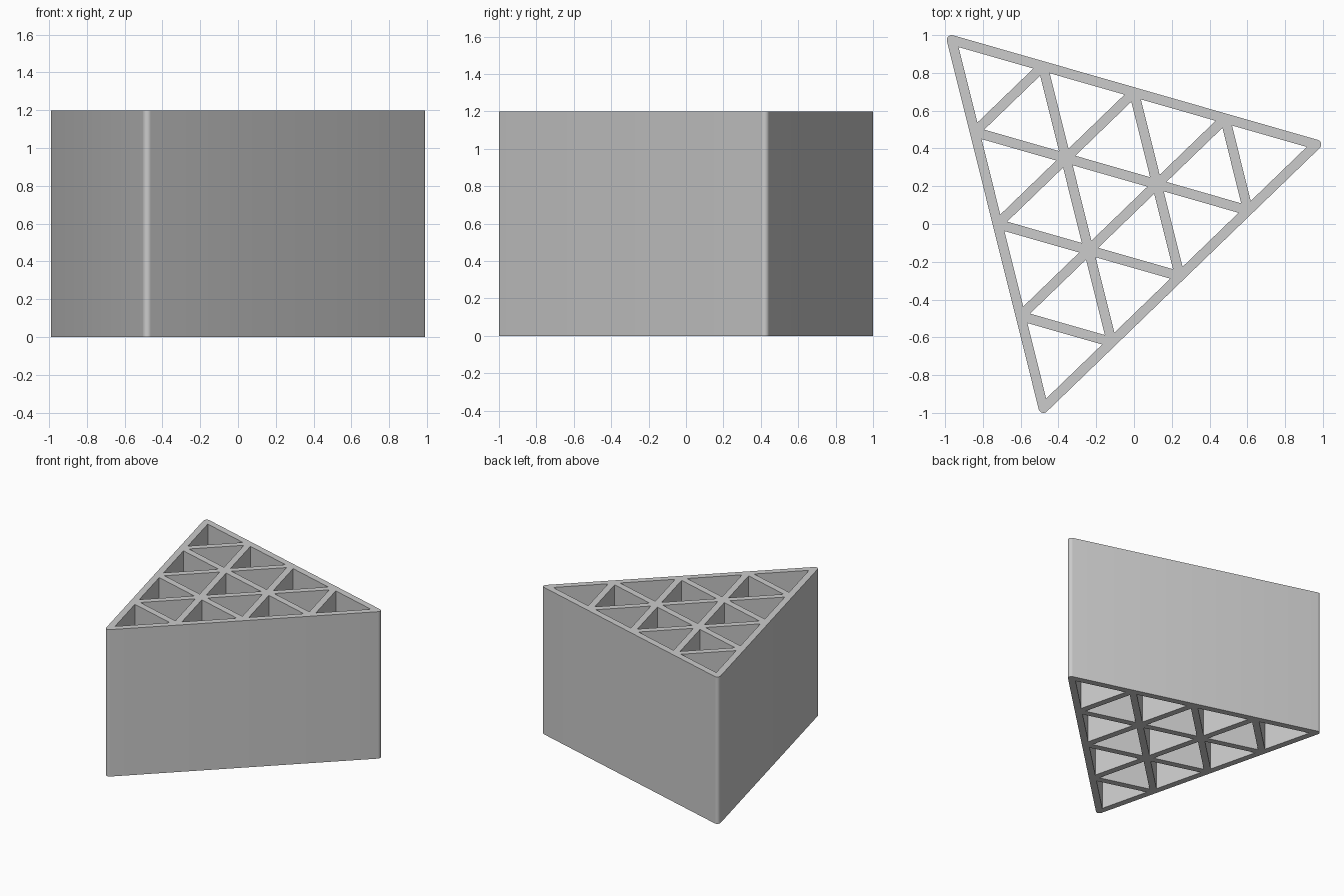
import bpy, bmesh
from math import sin, cos, pi, radians
from mathutils import Vector

if "Cube" in bpy.data.objects:
    bpy.data.objects.remove(bpy.data.objects["Cube"])

HEIGHT, R, N, TILT = 1.2, 0.026, 4, radians(16)   # R = half of the bar width

# Centre lines of the equilateral frame, fitted to the 2-unit depth
side = (2 - 2 * R) / sin(TILT + pi / 3)
A = Vector((-side * cos(TILT) / 2, 1 - R))
u = Vector((cos(-TILT), sin(-TILT))) * side / N
v = Vector((cos(-TILT - pi / 3), sin(-TILT - pi / 3))) * side / N

curve = bpy.data.curves.new("triangular_lattice", 'CURVE')
curve.dimensions = '2D'
curve.fill_mode = 'BOTH'
curve.extrude = HEIGHT / 2


def add_loop(points):
    s = curve.splines.new('POLY')
    s.points.add(len(points) - 1)
    for p, co in zip(s.points, points):
        p.co = (co.x, co.y, 0, 1)
    s.use_cyclic_u = True


def add_hole(corners):
    # each cell is inset by half a bar width
    c = sum(corners, Vector((0, 0))) / 3
    add_loop([p + (c - p).normalized() * 2 * R for p in corners])


# Outer wall with rounded corners
outline = []
for corner, mid in ((A, pi - TILT - pi / 6), (A + v * N, pi - TILT + pi / 2),
                    (A + u * N, pi - TILT + 7 * pi / 6)):
    for k in range(9):
        a = mid - pi / 3 + k * pi / 12
        outline.append(corner + Vector((cos(a), sin(a))) * R)
add_loop(outline)

# Triangular cells, both orientations
for i in range(N):
    for j in range(N - i):
        p = A + u * i + v * j
        add_hole([p, p + u, p + v])
        if i + j < N - 1:
            add_hole([p + u, p + u + v, p + v])

# Convert to a welded mesh standing on the ground
obj = bpy.data.objects.new("triangular_lattice", curve)
bpy.context.collection.objects.link(obj)
bpy.context.view_layer.objects.active = obj
obj.select_set(True)
bpy.ops.object.convert(target='MESH')
obj = bpy.context.object
bm = bmesh.new()
bm.from_mesh(obj.data)
bmesh.ops.translate(bm, verts=bm.verts, vec=(0, 0, HEIGHT / 2))
bmesh.ops.remove_doubles(bm, verts=bm.verts, dist=0.0005)
bmesh.ops.recalc_face_normals(bm, faces=bm.faces)
bm.to_mesh(obj.data)
bm.free()
bpy.ops.object.shade_smooth_by_angle(angle=radians(30))
